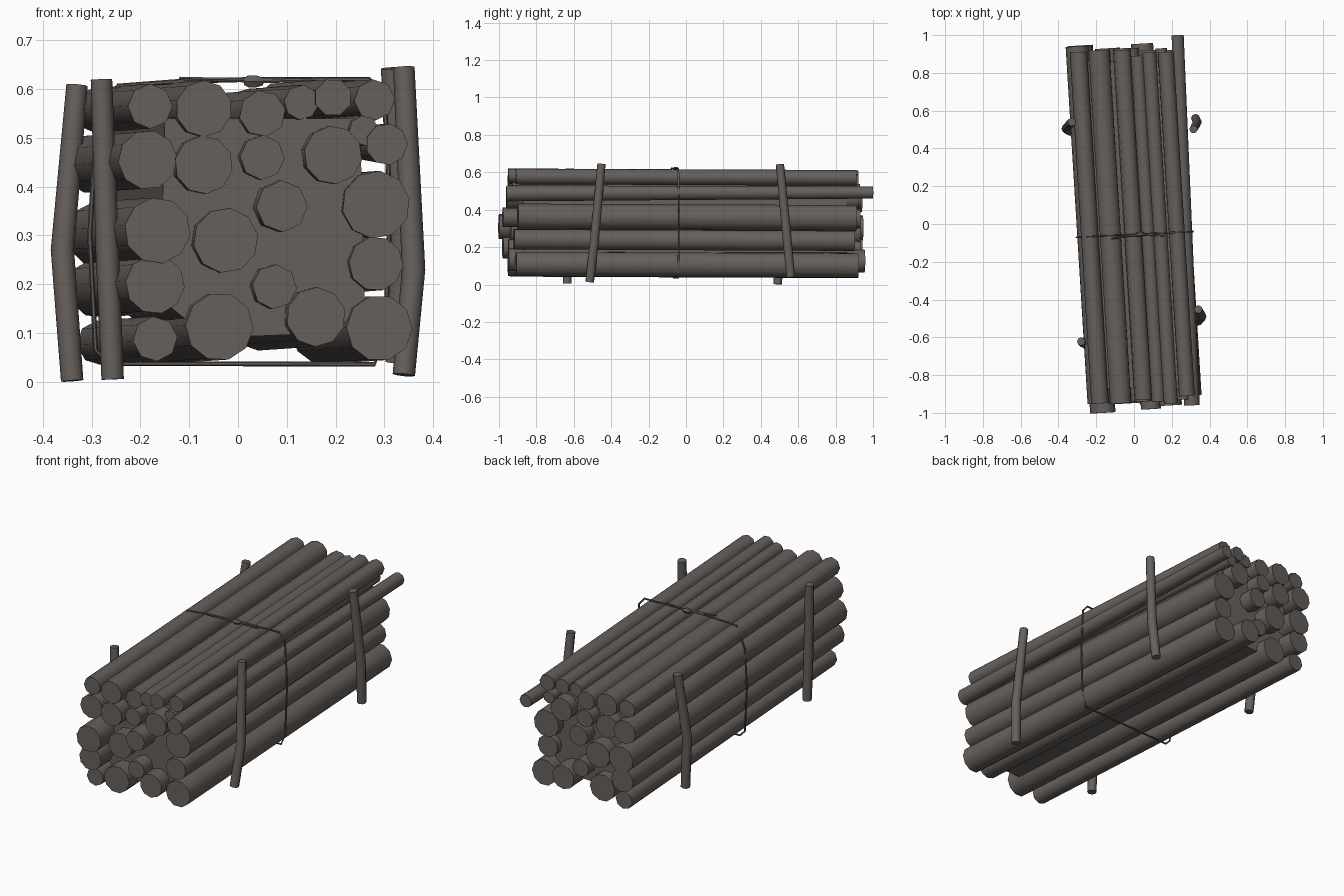
import bpy, bmesh, math
from mathutils import Vector

wood = bpy.data.materials.new("weathered_dark_wood")
wood.diffuse_color = (0.135, 0.118, 0.107, 1)
rope = bpy.data.materials.new("dark_rope")
rope.diffuse_color = (0.115, 0.102, 0.093, 1)


def tube(name, pts, radii, sides, mat, closed=False, spin=0.0, side_ref=(0, 0, 1)):
    """Sweep a polygon section along a path, capped unless closed."""
    bm = bmesh.new()
    pts = [Vector(p) for p in pts]
    n = len(pts)
    rings = []
    for i, p in enumerate(pts):
        a = pts[i - 1] if closed or i > 0 else p
        b = pts[(i + 1) % n] if closed or i < n - 1 else p
        d = (b - a).normalized()
        u = d.cross(Vector(side_ref)).normalized()
        v = d.cross(u)
        rings.append([bm.verts.new(p + radii[i] * (
            math.cos(spin + 2 * math.pi * k / sides) * u +
            math.sin(spin + 2 * math.pi * k / sides) * v)) for k in range(sides)])
    for i in range(n if closed else n - 1):
        r, s = rings[i], rings[(i + 1) % n]
        for k in range(sides):
            m = (k + 1) % sides
            bm.faces.new((r[k], r[m], s[m], s[k]))
    if not closed:
        bm.faces.new(rings[0])
        bm.faces.new(rings[-1])
    bmesh.ops.recalc_face_normals(bm, faces=bm.faces)
    me = bpy.data.meshes.new(name)
    bm.to_mesh(me)
    bm.free()
    me.materials.append(mat)
    ob = bpy.data.objects.new(name, me)
    bpy.context.collection.objects.link(ob)
    bpy.ops.object.select_all(action='DESELECT')
    ob.select_set(True)
    bpy.context.view_layer.objects.active = ob
    bpy.ops.object.shade_smooth_by_angle(angle=math.radians(50))
    return ob


# Logs: front-end x, z, radius, front y, back y
logs = [
    (-0.18, 0.565, 0.046, -0.95, 0.91), (-0.07, 0.560, 0.058, -0.95, 0.92),
    (0.05, 0.550, 0.048, -0.93, 0.92), (0.13, 0.573, 0.036, -0.94, 0.89),
    (0.195, 0.583, 0.039, -0.95, 0.91), (0.28, 0.578, 0.042, -0.91, 0.91),
    (-0.185, 0.455, 0.061, -0.95, 0.94), (-0.07, 0.445, 0.060, -0.95, 0.92),
    (0.05, 0.460, 0.046, -0.94, 0.93), (0.195, 0.465, 0.060, -0.96, 0.92),
    (0.258, 0.515, 0.031, -0.93, 0.93), (-0.165, 0.310, 0.068, -1.00, 0.945),
    (-0.025, 0.290, 0.067, -0.94, 0.93), (0.09, 0.360, 0.053, -0.98, 0.93),
    (0.283, 0.363, 0.070, -0.90, 0.91), (-0.17, 0.200, 0.061, -0.98, 0.94),
    (0.075, 0.195, 0.046, -0.95, 0.93), (0.283, 0.242, 0.056, -0.92, 0.90),
    (-0.17, 0.088, 0.046, -0.94, 0.92), (-0.038, 0.113, 0.070, -0.95, 0.91),
    (0.16, 0.133, 0.061, -0.95, 0.955), (0.29, 0.110, 0.068, -0.91, 0.92),
]
SKEW = -0.0615
for i, (x, z, r, y0, y1) in enumerate(logs):
    sides = 10 if r > 0.055 else 8
    tube(f"log_{i + 1}", [(x, y0, z), (x + SKEW * (y1 - y0), y1, z - 0.008)],
         (r, r), sides, wood, spin=0.3 * i)
# Thin log sticking out at the back
tube("long_thin_log", [(0.305, -0.96, 0.487), (0.23, 1.0, 0.492)], (0.043, 0.033), 9, wood)

# Inner fill that closes the gaps between the log ends
bm = bmesh.new()
ends = []
for y in (-0.87, 0.86):
    s = SKEW * (y + 0.87)
    ends.append([bm.verts.new((x + s, y, z)) for x, z in
                 ((-0.16, 0.17), (-0.06, 0.09), (0.20, 0.10), (0.26, 0.17),
                  (0.25, 0.54), (-0.15, 0.54))])
for e in ends:
    bm.faces.new(e)
for k in range(6):
    m = (k + 1) % 6
    bm.faces.new((ends[0][k], ends[0][m], ends[1][m], ends[1][k]))
bmesh.ops.recalc_face_normals(bm, faces=bm.faces)
me = bpy.data.meshes.new("inner_fill")
bm.to_mesh(me)
bm.free()
me.materials.append(wood)
bpy.context.collection.objects.link(bpy.data.objects.new("inner_fill", me))

# Four bent upright stakes
stakes = {
    "front_left_stake": [(-0.257, -0.635, 0.005), (-0.268, -0.632, 0.27), (-0.28, -0.622, 0.62)],
    "back_left_stake": [(-0.34, 0.49, 0.002), (-0.36, 0.505, 0.27), (-0.33, 0.54, 0.608)],
    "front_right_stake": [(0.34, -0.515, 0.014), (0.36, -0.49, 0.23), (0.34, -0.452, 0.645)],
    "back_right_stake": [(0.325, 0.56, 0.04), (0.335, 0.54, 0.25), (0.315, 0.502, 0.643)],
}
for name, pts in stakes.items():
    tube(name, pts, (0.023, 0.024, 0.022), 8, wood, side_ref=(0, 1, 0))

# Rope loop around the bundle, slightly skewed
loop = [(-0.245, 0.607), (-0.12, 0.616), (0.03, 0.620), (0.27, 0.620), (0.300, 0.585),
        (0.312, 0.36), (0.302, 0.10), (0.28, 0.036), (-0.05, 0.037), (-0.265, 0.037),
        (-0.292, 0.065), (-0.304, 0.30), (-0.292, 0.50)]
tube("rope_loop", [(x, -0.055 + 0.05 * x, z) for x, z in loop],
     [0.005] * len(loop), 6, rope, closed=True, side_ref=(0, 1, 0))

# Knot and its loose ends on top
tube("knot", [(0.012, -0.056, 0.615), (0.022, -0.056, 0.616), (0.038, -0.053, 0.616),
              (0.052, -0.053, 0.615)], (0.008, 0.014, 0.014, 0.008), 6, rope)
tube("rope_end_left", [(0.02, -0.058, 0.618), (-0.12, -0.078, 0.622)], (0.005, 0.004), 6, rope)
tube("rope_end_right", [(0.04, -0.055, 0.616), (0.16, -0.062, 0.619)], (0.005, 0.004), 6, rope)
